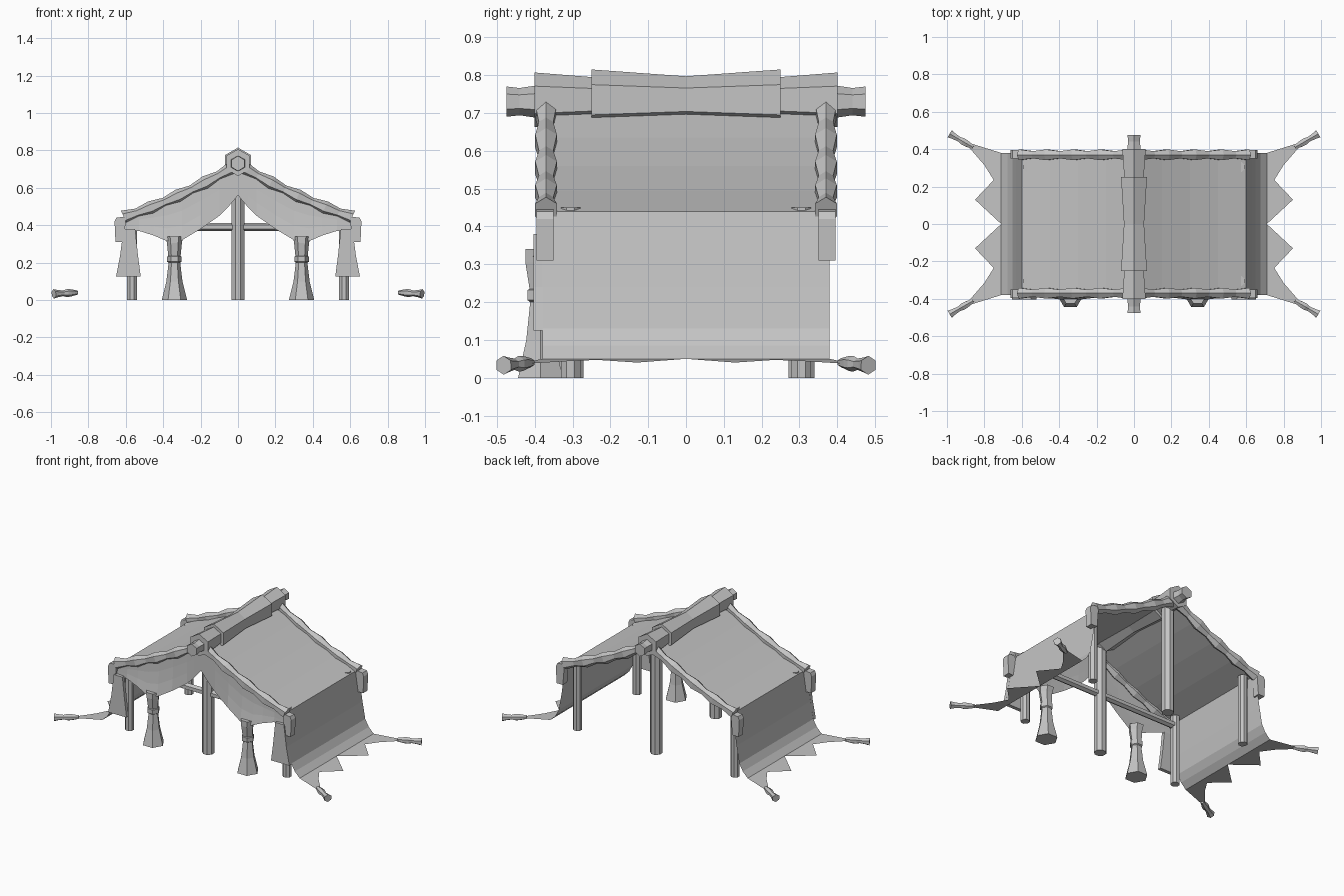
import bpy, bmesh
from math import sin, cos, radians
from mathutils import Vector

if "Cube" in bpy.data.objects:
    bpy.data.objects.remove(bpy.data.objects["Cube"])

GREY = (0.55, 0.55, 0.55, 1)
mat = bpy.data.materials.new("plain_grey")
mat.use_nodes = True
mat.diffuse_color = GREY
mat.node_tree.nodes["Principled BSDF"].inputs["Base Color"].default_value = GREY


def build(name, verts, faces, mirror="", closed=True):
    """Mesh object, mirrored across the named axes."""
    mesh = bpy.data.meshes.new(name)
    mesh.from_pydata([tuple(v) for v in verts], [], faces)
    mesh.materials.append(mat)
    if closed:
        bm = bmesh.new()
        bm.from_mesh(mesh)
        bmesh.ops.recalc_face_normals(bm, faces=bm.faces)
        bm.to_mesh(mesh)
        bm.free()
    obj = bpy.data.objects.new(name, mesh)
    bpy.context.collection.objects.link(obj)
    if mirror:
        mod = obj.modifiers.new("Mirror", "MIRROR")
        mod.use_axis = ["X" in mirror, "Y" in mirror, False]
        mod.use_mirror_merge = False
    return obj


def tube(name, path, radii, mirror="", sides=6, phase=90, squash=1):
    """Capped polygonal tube with a radius at each path point."""
    path = [Vector(p) for p in path]
    along = (path[-1] - path[0]).normalized()
    ref = Vector((0, 1, 0)) if abs(along.z) > 0.9 else Vector((0, 0, 1))
    side = along.cross(ref).normalized()
    up = side.cross(along)
    verts, faces = [], []
    for p, r in zip(path, radii):
        for k in range(sides):
            a = radians(phase + 360 * k / sides)
            verts.append(p + side * cos(a) * r + up * sin(a) * r * squash)
    for i in range(len(path) - 1):
        for k in range(sides):
            a, b = i * sides + k, i * sides + (k + 1) % sides
            faces.append((a, b, b + sides, a + sides))
    faces.append(tuple(range(sides)))
    faces.append(tuple(range(len(verts) - sides, len(verts))))
    return build(name, verts, faces, mirror)


def sheet(name, rows, mirror="X"):
    """Cloth surface through equal rows of points."""
    n = len(rows[0])
    faces = [(i * n + j, (i + 1) * n + j, (i + 1) * n + j + 1, i * n + j + 1)
             for i in range(len(rows) - 1) for j in range(n - 1)]
    return build(name, [p for row in rows for p in row], faces, mirror, False)


def prism(name, outline, y0, y1, mirror):
    """Extrude an x-z outline along y."""
    n = len(outline)
    verts = [(x, y, z) for y in (y0, y1) for x, z in outline]
    faces = [tuple(range(n)), tuple(range(n, 2 * n))]
    faces += [(k, (k + 1) % n, (k + 1) % n + n, k + n) for k in range(n)]
    return build(name, verts, faces, mirror)


def interp(points, x):
    for (xa, za), (xb, zb) in zip(points, points[1:]):
        if x <= xb:
            return za + (zb - za) * (x - xa) / (xb - xa)
    return points[-1][1]


# Roof and side walls
roof = [(0, 0.72), (0.15, 0.635), (0.3, 0.56), (0.45, 0.495), (0.6, 0.44)]
wall = [(0.615, 0.34), (0.63, 0.24), (0.65, 0.13), (0.675, 0.085), (0.71, 0.05)]
columns = [-0.38, -0.25, 0, 0.25, 0.38]
sheet("roof_and_wall_cloth", [[(x, y, z) for y in columns] for x, z in roof + wall])

# Pointed skirt along the ground
skirt = [(0.71, 0), (0.85, 0.13), (0.75, 0.235), (0.71, 0.24),
         (0.80, 0.315), (0.90, 0.43), (0.87, 0.43), (0.71, 0.38)]
build("skirt_points", [(x, y, 0.05 - (x - 0.71) * 0.07) for x, y in skirt],
      [(0, 1, 2, 3), (3, 2, 4, 5, 6, 7)], "XY", False)

# Corner stakes
a, b = Vector((0.86, 0.41, 0.04)), Vector((0.985, 0.482, 0.033))
tube("corner_stake", [a.lerp(b, t) for t in (0, 0.3, 0.45, 0.6, 0.85, 1)],
     [0.012, 0.02, 0.021, 0.015, 0.02, 0.025], "XY")

# Ridge beam with stepped sleeves
half = [(0.25, 0.08), (0.25, 0.06), (0.40, 0.072), (0.40, 0.042),
        (0.44, 0.036), (0.475, 0.04)]
ridge = [(-y, r) for y, r in reversed(half)] + [(0, 0.062)] + half
tube("ridge_beam", [(0, y, 0.735 if r > 0.05 else 0.73) for y, r in ridge],
     [r for y, r in ridge])

# Wavy gable trim and its hanging ends
xs = [0.03 + 0.0725 * i for i in range(9)]
tube("gable_trim", [(x, 0.37, interp(roof, x) + 0.003) for x in xs],
     [0.033 if i % 2 == 0 else 0.022 for i in range(9)], "XY", squash=1.15)
prism("trim_end", [(0.6, 0.43), (0.615, 0.445), (0.65, 0.44), (0.66, 0.42),
                   (0.655, 0.31), (0.61, 0.31)], 0.35, 0.395, "XY")

# Posts and crossbar
for name, x, r, top in (("ridge_post", 0, 0.037, 0.71), ("side_post", 0.567, 0.028, 0.45)):
    tube(name, [(x, 0.305, 0), (x, 0.305, top)], [r, r],
         "XY" if x else "Y", sides=8, phase=22.5)
tube("crossbar", [(-0.567, -0.305, 0.39), (0.567, -0.305, 0.39)], [0.022, 0.022])

# Front curtains, drawn toward their ties
hem = [(0, 0.56), (0.05, 0.5), (0.1, 0.45), (0.2, 0.38), (0.3, 0.32),
       (0.38, 0.315), (0.45, 0.345), (0.53, 0.37), (0.615, 0.37)]
rows = []
for x, low in hem:
    high = interp(roof, x) - 0.005
    bulge = max(0, 1 - abs(x - 0.34) / 0.25) * 0.03
    rows.append([(x, -0.38 - bulge * t * t, high + (low - high) * t)
                 for t in (1, 0.67, 0.33, 0)])
sheet("front_curtain", rows)

# Gathered curtain tails
tail = [(0.34, 0.046, -0.385), (0.305, 0.04, -0.39), (0.235, 0.033, -0.385),
        (0.232, 0.039, -0.385), (0.205, 0.039, -0.385), (0.2, 0.031, -0.385),
        (0.1, 0.043, -0.385), (0, 0.068, -0.385)]
tube("curtain_tail", [(0.34, y, z) for z, r, y in tail],
     [r for z, r, y in tail], "X", phase=0)

# Corner drapes on the front
prism("corner_drape", [(0.55, 0.38), (0.612, 0.38), (0.63, 0.24), (0.652, 0.125),
                       (0.52, 0.125), (0.535, 0.24)], -0.403, -0.38, "X")
